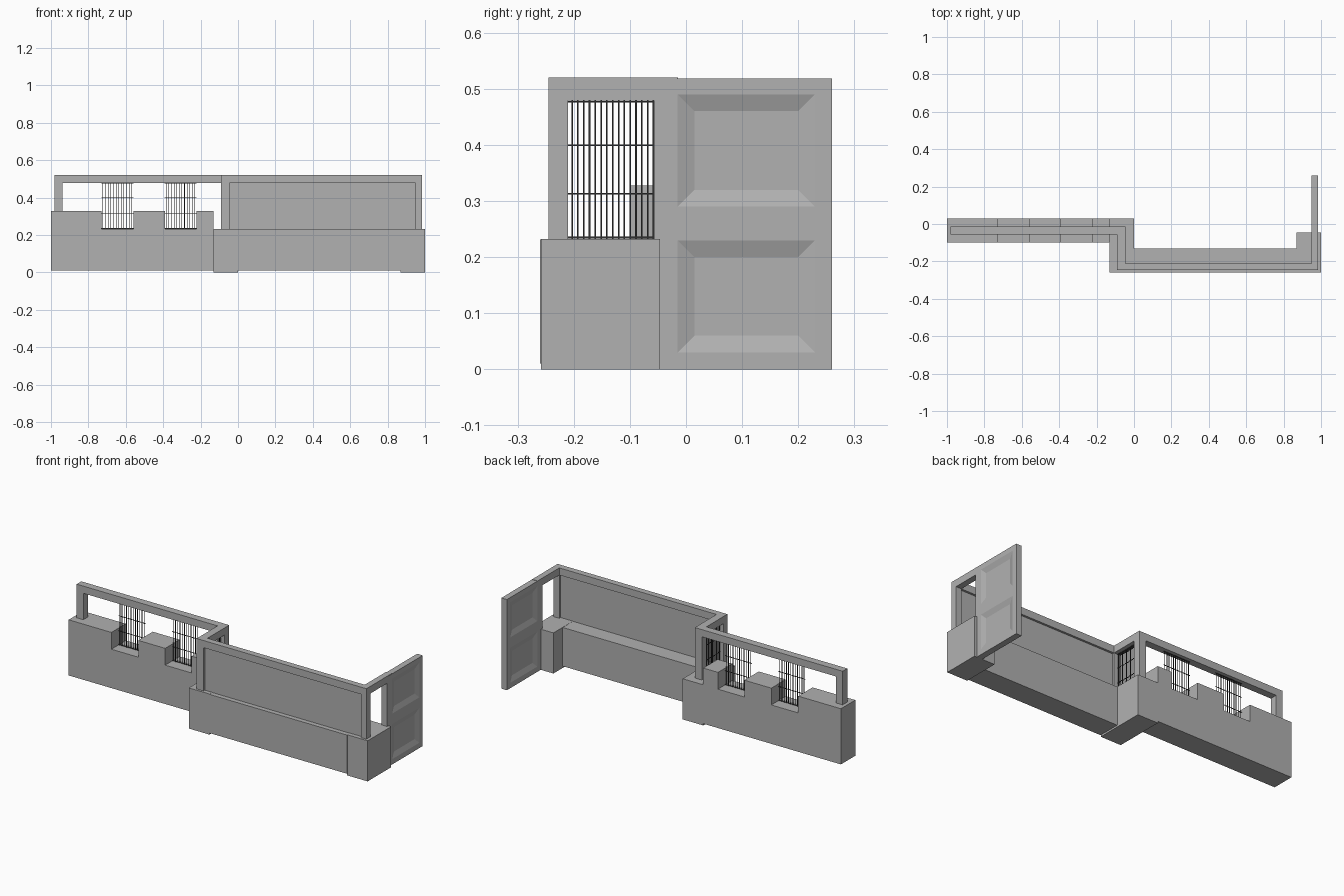
import bpy, bmesh

if "Cube" in bpy.data.objects:
    bpy.data.objects.remove(bpy.data.objects["Cube"])


def material(name, v):
    m = bpy.data.materials.new(name)
    m.diffuse_color = (v, v, v, 1)
    m.use_nodes = True
    m.node_tree.nodes["Principled BSDF"].inputs["Base Color"].default_value = m.diffuse_color
    return m


STONE = material("mid_grey", .44)
IRON = material("dark_iron", .03)


def finish(name, bm, mat=STONE):
    bmesh.ops.recalc_face_normals(bm, faces=bm.faces)
    me = bpy.data.meshes.new(name)
    bm.to_mesh(me)
    bm.free()
    me.materials.append(mat)
    ob = bpy.data.objects.new(name, me)
    bpy.context.collection.objects.link(ob)
    return ob


def add_box(bm, x, y, z):
    vs = bmesh.ops.create_cube(bm, size=1)["verts"]
    for v in vs:
        for i, (a, b) in enumerate((x, y, z)):
            v.co[i] = a if v.co[i] < 0 else b


def box(name, x, y, z):
    bm = bmesh.new()
    add_box(bm, x, y, z)
    return finish(name, bm)


def extrude(name, pts, direction):
    bm = bmesh.new()
    f = bm.faces.new([bm.verts.new(p) for p in pts])
    r = bmesh.ops.extrude_face_region(bm, geom=[f])
    vs = [v for v in r["geom"] if isinstance(v, bmesh.types.BMVert)]
    bmesh.ops.translate(bm, verts=vs, vec=direction)
    return finish(name, bm)


# Low walls: notched left wall, corner block, right wall, end block
profile = [(-1, .01), (-.13, .01), (-.13, .328), (-.223, .328), (-.223, .232),
           (-.39, .232), (-.39, .328), (-.56, .328), (-.56, .232),
           (-.73, .232), (-.73, .328), (-1, .328)]
extrude("left_wall", [(x, -.1, z) for x, z in profile], (0, .13, 0))
box("corner_block", (-.13, 0), (-.258, .03), (0, .232))
box("right_wall", (0, .872), (-.26, -.13), (.01, .231))
box("end_block", (.87, 1), (-.258, -.046), (0, .232))

# Top rail: one zigzag profile
rail = [(-.98, -.014), (-.046, -.014), (-.046, -.21), (.948, -.21), (.948, -.015),
        (.983, -.015), (.983, -.245), (-.09, -.245), (-.09, -.056), (-.98, -.056)]
extrude("top_rail", [(x, y, .479) for x, y in rail], (0, 0, .041))

# Posts under the rail
for name, x, y, z in (
        ("left_post", (-.98, -.938), (-.056, -.014), .32),
        ("inner_corner_post", (-.09, -.046), (-.056, -.014), .23),
        ("outer_corner_post", (-.09, -.046), (-.245, -.21), .23),
        ("right_corner_post", (.948, .983), (-.245, -.21), .23),
        ("door_post", (.948, .983), (-.057, -.015), .23)):
    box(name, x, y, (z, .48))

# Solid panel in the right frame
box("wall_panel", (-.05, .95), (-.233, -.222), (.23, .48))


# Window grilles: vertical and horizontal bars along axis 0 (x) or 1 (y)
def grille(name, axis, start, end, cross, count):
    bm = bmesh.new()
    r = .0014

    def bar(a, b, z0, z1):
        side = (cross - r, cross + r)
        xy = ((a, b), side) if axis == 0 else (side, (a, b))
        add_box(bm, *xy, (z0, z1))
    for i in range(count):
        p = start + .008 + (end - start - .016) * i / (count - 1)
        bar(p - r, p + r, .23, .48)
    for z in (.235, .313, .399, .477):
        bar(start, end, z - r, z + r)
    finish(name, bm, IRON)


grille("left_grille", 0, -.73, -.56, -.035, 12)
grille("middle_grille", 0, -.392, -.222, -.035, 12)
grille("corner_grille", 1, -.211, -.05, -.069, 15)

# Door with two sunken panels on each side
bm = bmesh.new()
ys = (-.047, -.015, .23, .26)
zs = (0, .03, .23, .29, .49, .518)
for x, sign in ((.95, 1), (.985, -1)):
    vert = [[bm.verts.new((x, y, z)) for z in zs] for y in ys]
    for i in range(3):
        for j in range(5):
            c = [vert[i][j], vert[i + 1][j], vert[i + 1][j + 1], vert[i][j + 1]]
            if i == 1 and j in (1, 3):
                # Sloped rim and sunken floor
                ya, yb, za, zb = ys[1] + .03, ys[2] - .03, zs[j] + .03, zs[j + 1] - .03
                n = [bm.verts.new((x + sign * .01, y, z))
                     for y, z in ((ya, za), (yb, za), (yb, zb), (ya, zb))]
                bm.faces.new(n)
                for k in range(4):
                    m = (k + 1) % 4
                    bm.faces.new((c[k], c[m], n[m], n[k]))
            else:
                bm.faces.new(c)
rim = [e for e in bm.edges if e.is_boundary]
bmesh.ops.bridge_loops(bm, edges=rim)
finish("door", bm)
